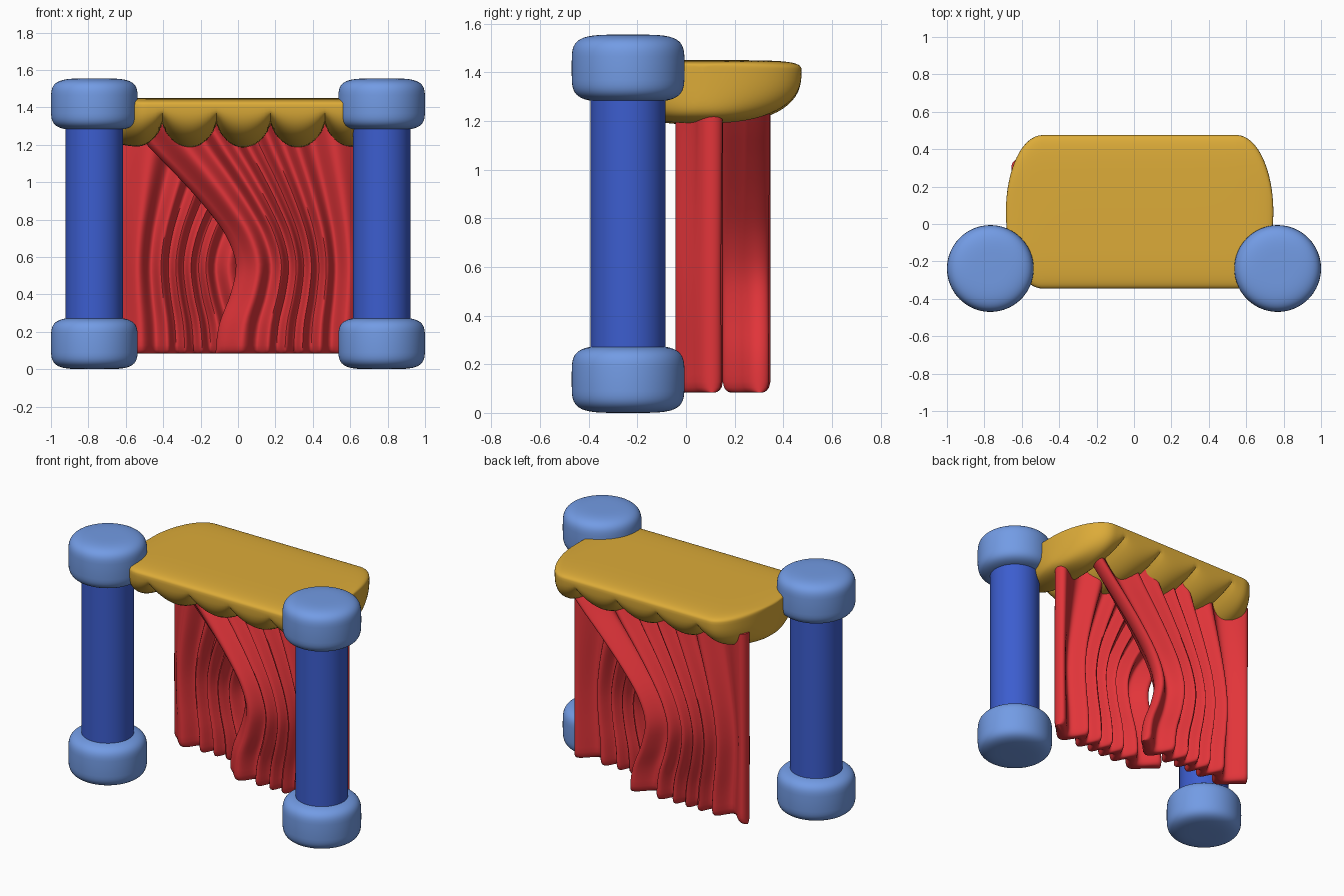
import bpy, bmesh, math

if "Cube" in bpy.data.objects:
    bpy.data.objects.remove(bpy.data.objects["Cube"])


def material(name, color):
    m = bpy.data.materials.new(name)
    m.diffuse_color = (*color, 1)
    m.use_nodes = True
    m.node_tree.nodes["Principled BSDF"].inputs["Base Color"].default_value = m.diffuse_color
    return m


BLUE = material("deep_blue", (0.045, 0.11, 0.62))
PALE = material("pale_blue", (0.17, 0.33, 0.78))
GOLD = material("gold", (0.72, 0.41, 0.04))
RED = material("red", (0.76, 0.035, 0.042))


def loft(name, rings, mat, angle=40):
    """Skin a list of equal-length closed rings and cap both ends."""
    bm = bmesh.new()
    loops = [[bm.verts.new(p) for p in ring] for ring in rings]
    n = len(loops[0])
    for a, b in zip(loops, loops[1:]):
        for i in range(n):
            j = (i + 1) % n
            bm.faces.new((a[i], a[j], b[j], b[i]))
    bm.faces.new(loops[0][::-1])
    bm.faces.new(loops[-1])
    bmesh.ops.recalc_face_normals(bm, faces=bm.faces)
    mesh = bpy.data.meshes.new(name)
    bm.to_mesh(mesh)
    bm.free()
    mesh.materials.append(mat)
    ob = bpy.data.objects.new(name, mesh)
    bpy.context.collection.objects.link(ob)
    bpy.ops.object.select_all(action='DESELECT')
    ob.select_set(True)
    bpy.context.view_layer.objects.active = ob
    bpy.ops.object.shade_smooth_by_angle(angle=math.radians(angle))
    return ob


def spow(v, e):
    return math.copysign(abs(v) ** e, v)


def circle(x, y, z, r, n=64):
    return [(x + r * math.cos(math.tau * i / n), y + r * math.sin(math.tau * i / n), z)
            for i in range(n)]


# Pillars with puffy base and capital
def puffy_disc(name, x, y, z0):
    rings = []
    for k in range(1, 32):
        a = -math.pi / 2 + math.pi * k / 32
        rings.append(circle(x, y, z0 + 0.1385 + 0.1385 * spow(math.sin(a), 0.45),
                            0.232 * math.cos(a) ** 0.45))
    loft(name, rings, PALE)


for side, x in (("left", -0.768), ("right", 0.768)):
    y = -0.238
    loft(side + "_pillar", [circle(x, y, 0.2, 0.154), circle(x, y, 1.36, 0.154)], BLUE)
    puffy_disc(side + "_pillar_base", x, y, 0.0)
    puffy_disc(side + "_pillar_capital", x, y, 1.278)

# Canopy: flat top, five scalloped lobes underneath
CX, HALF, LOBE, STRAIGHT = 0.03, 0.715, 0.29, 0.52
inner = [-0.435 + 0.87 * k / 48 for k in range(49)]
outer = [0.435 + (HALF - 0.435) * 0.9998 * math.sin(math.pi / 2 * k / 24) for k in range(1, 25)]
rings = []
for s in [-o for o in reversed(outer)] + inner + outer:
    f = abs(s) / HALF
    corner = max(0, (abs(s) - STRAIGHT) / (HALF - STRAIGHT))
    width = 0.41 * math.sqrt(1 - corner ** 2)
    end = (1 - f ** 8) ** 0.125
    t = (s - LOBE * round(s / LOBE)) / (LOBE / 2)
    if abs(s) > 2 * LOBE:
        t = 0
    depth = (0.09 + 0.125 * max(0, 1 - t * t) ** 0.75) * end
    ring = []
    for k in range(64):
        a = math.tau * k / 64
        c, sn = math.cos(a), math.sin(a)
        if sn > 0:
            yy, zz = spow(c, 0.4), 0.05 * end * sn ** 0.5
        else:
            yy, zz = spow(c, 0.8), -depth * (-sn) ** 0.8
        ring.append((CX + s, 0.065 + width * yy, 1.40 + zz))
    rings.append(ring)
loft("scalloped_canopy", rings, GOLD, 35)

# Curtains: pleated sheets pulled aside, mirrored and layered
EDGE = [-0.12, -0.10, -0.04, -0.012, -0.07, -0.19, -0.335, -0.49, -0.62]
Z0, STEP, OUT = 0.083, 0.16, 0.715


def edge_x(z):
    """Smooth curve through the gathered edge points."""
    f = min(max((z - Z0) / STEP, 0), len(EDGE) - 1.0001)
    i, t = int(f), f - int(f)
    p0, p1, p2, p3 = (EDGE[min(max(i + d, 0), len(EDGE) - 1)] for d in (-1, 0, 1, 2))
    return 0.5 * (2 * p1 + (p2 - p0) * t + (2 * p0 - 5 * p1 + 4 * p2 - p3) * t * t
                  + (3 * p1 - p0 - 3 * p2 + p3) * t ** 3)


def rounding(d, r=0.045):
    return math.sqrt(max(0, 1 - (1 - min(d / r, 1)) ** 2))


def curtain(name, y0, mirror):
    n = 140
    zs = [Z0, Z0 + 0.003, Z0 + 0.01, Z0 + 0.022, Z0 + 0.045]
    zs += [0.16 + 0.04 * k for k in range(30)]
    rings = []
    for z in zs:
        span = OUT - edge_x(z)
        hem = 0.35 + 0.65 * rounding(z - Z0)
        front, back = [], []
        for i in range(n + 1):
            v = 0.5 - 0.5 * math.cos(math.pi * i / n)
            x = OUT - span * v
            if mirror:
                x = 2 * CX - x
            phase = 6 * (v - 0.6 / math.tau * math.sin(math.tau * v))
            mid = math.sin(math.pi * v)
            w = y0 + (0.052 - 0.017 * mid) * math.cos(math.tau * phase)
            half = (0.05 + 0.01 * mid) * hem * rounding(span * min(v, 1 - v))
            front.append((x, w - half, z))
            back.append((x, w + half, z))
        rings.append(front + back[-2:0:-1])
    loft(name, rings, RED, 60)


curtain("front_curtain", 0.055, False)
curtain("back_curtain", 0.25, True)
